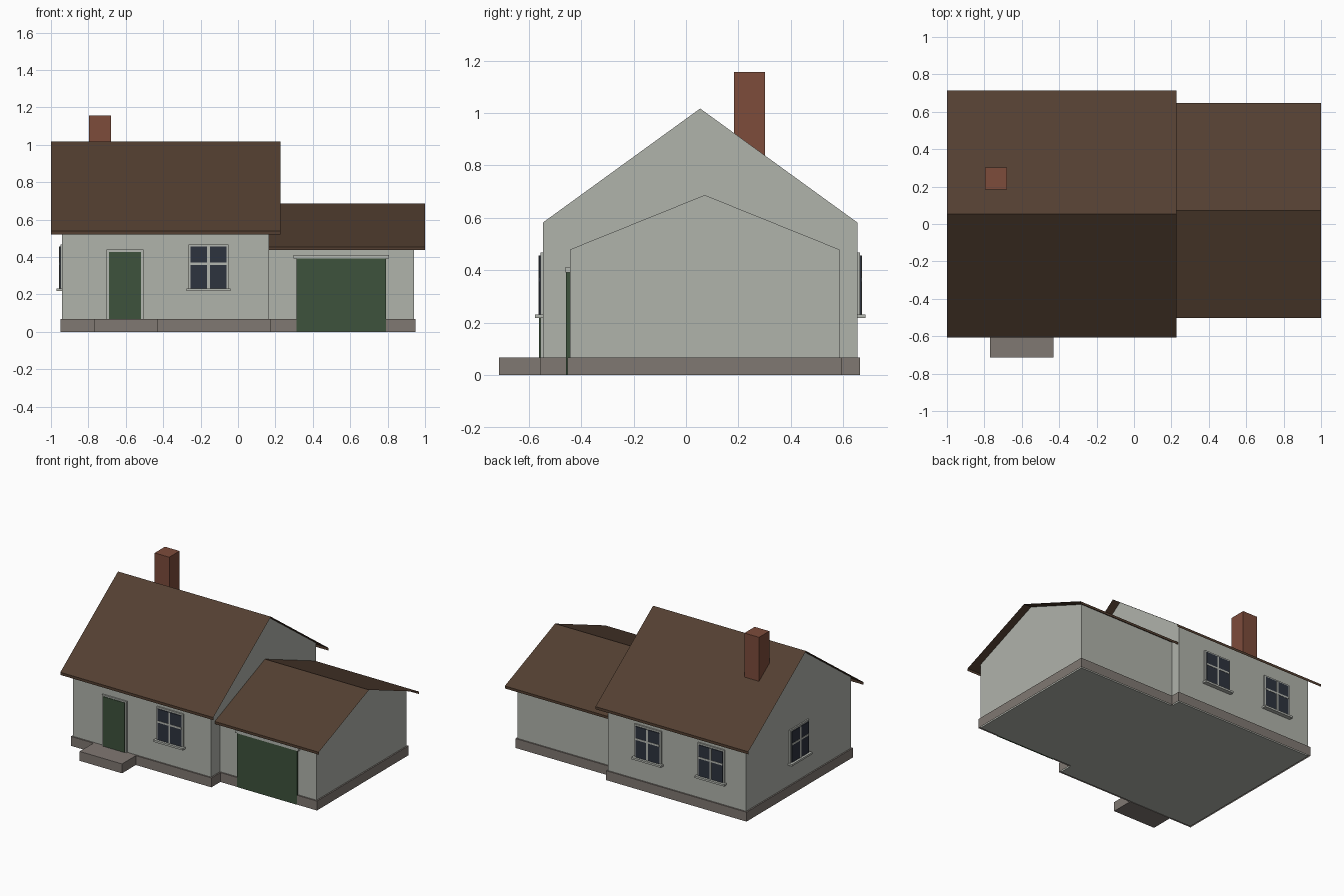
import bpy, bmesh, math
from mathutils import Matrix, Vector

if "Cube" in bpy.data.objects:
    bpy.data.objects.remove(bpy.data.objects["Cube"])


def material(name, hex_code):
    lin = []
    for i in (0, 2, 4):
        c = int(hex_code[i:i + 2], 16) / 255
        lin.append(c / 12.92 if c <= 0.04045 else ((c + 0.055) / 1.055) ** 2.4)
    m = bpy.data.materials.new(name)
    m.diffuse_color = (*lin, 1)
    m.use_nodes = True
    m.node_tree.nodes["Principled BSDF"].inputs["Base Color"].default_value = m.diffuse_color
    return m


WALL = material("wall_render", "b0b3ab")
TRIM = material("trim_grey", "b4b7b0")
ROOF = material("roof_brown", "533f31")
STONE = material("plinth_stone", "807872")
BRICK = material("chimney_brick", "7d4c3b")
DOOR = material("door_green", "3d523c")
GLASS = material("window_glass", "2d333e")


def finish(name, bm, mat):
    me = bpy.data.meshes.new(name)
    bm.to_mesh(me)
    bm.free()
    me.materials.append(mat)
    ob = bpy.data.objects.new(name, me)
    bpy.context.collection.objects.link(ob)
    return ob


def box(name, x, y, z, mat, matrix=Matrix(), bottom=True):
    """Box from (min, max) ranges, optionally placed by a matrix."""
    bm = bmesh.new()
    bmesh.ops.create_cube(bm, size=1)
    for v in bm.verts:
        v.co = Vector([(r[0] + r[1]) / 2 + c * (r[1] - r[0])
                       for r, c in zip((x, y, z), v.co)])
    if not bottom:
        bm.faces.ensure_lookup_table()
        low = min(bm.faces, key=lambda f: f.calc_center_median().z)
        bmesh.ops.delete(bm, geom=[low], context='FACES_ONLY')
    bm.transform(matrix)
    return finish(name, bm, mat)


def house_block(name, x, y, eave, ridge, roof_x, overhang, fascia):
    """Gabled walls, plinth and a thin roof sheet with eave fascias."""
    mid = (y[0] + y[1]) / 2
    # walls: pentagon section, open under the roof
    prof = [(y[0], 0), (y[1], 0), (y[1], eave), (mid, ridge), (y[0], eave)]
    bm = bmesh.new()
    a, b = [[bm.verts.new((px, py, pz)) for py, pz in prof] for px in x]
    bm.faces.new(a[::-1])
    bm.faces.new(b)
    for i in (0, 1, 4):
        j = (i + 1) % 5
        bm.faces.new((a[i], a[j], b[j], b[i]))
    finish(name + "_walls", bm, WALL)
    # roof sheet
    half = (y[1] - y[0]) / 2
    drop = (ridge - eave) * (half + overhang) / half
    ze = ridge - drop
    prof = [(y[0] - overhang, ze - fascia), (y[0] - overhang, ze), (mid, ridge),
            (y[1] + overhang, ze), (y[1] + overhang, ze - fascia)]
    bm = bmesh.new()
    a, b = [[bm.verts.new((px, py, pz)) for py, pz in prof] for px in roof_x]
    for i in range(4):
        bm.faces.new((a[i], b[i], b[i + 1], a[i + 1]))
    finish(name + "_roof", bm, ROOF)
    # plinth
    g = 0.01
    box(name + "_plinth", (x[0] - g, x[1] + g), (y[0] - g, y[1] + g),
        (0, 0.068), STONE, bottom=False)


def window(name, cx, cy, angle):
    """Four-pane window; local -y is the outward direction."""
    m = Matrix.Translation((cx, cy, 0)) @ Matrix.Rotation(angle, 4, 'Z')
    box(name + "_frame", (-.107, .107), (-.010, .002), (.228, .468), TRIM, m)
    box(name + "_glass", (-.096, .096), (-.015, 0), (.232, .456), GLASS, m)
    box(name + "_mullion", (-.007, .007), (-.017, 0), (.232, .456), TRIM, m)
    box(name + "_crossbar", (-.096, .096), (-.017, 0), (.358, .371), TRIM, m)
    box(name + "_sill", (-.118, .118), (-.030, 0), (.217, .231), TRIM, m)


# main house and garage
house_block("house", (-.94, .166), (-.546, .654), .582, 1.017, (-1, .226), .06, .019)
house_block("garage", (.166, .94), (-.443, .586), .479, .687, (.166, 1), .06, .018)

# chimney
box("chimney", (-.797, -.68), (.184, .302), (.75, 1.156), BRICK)

# front door and step
box("front_door_frame", (-.703, -.505), (-.556, -.54), (.068, .439), TRIM)
box("front_door", (-.69, -.518), (-.560, -.54), (.068, .428), DOOR)
box("front_step", (-.77, -.43), (-.714, -.55), (0, .068), STONE)

# garage door with lintel
box("garage_door", (.312, .792), (-.457, -.44), (.001, .392), DOOR)
box("garage_lintel", (.297, .806), (-.460, -.44), (.392, .412), TRIM)

# windows: front, back pair, left gable
window("front_window", -.158, -.546, 0)
window("back_window_right", -.158, .654, math.pi)
window("back_window_left", -.665, .654, math.pi)
window("side_window", -.94, .054, -math.pi / 2)
